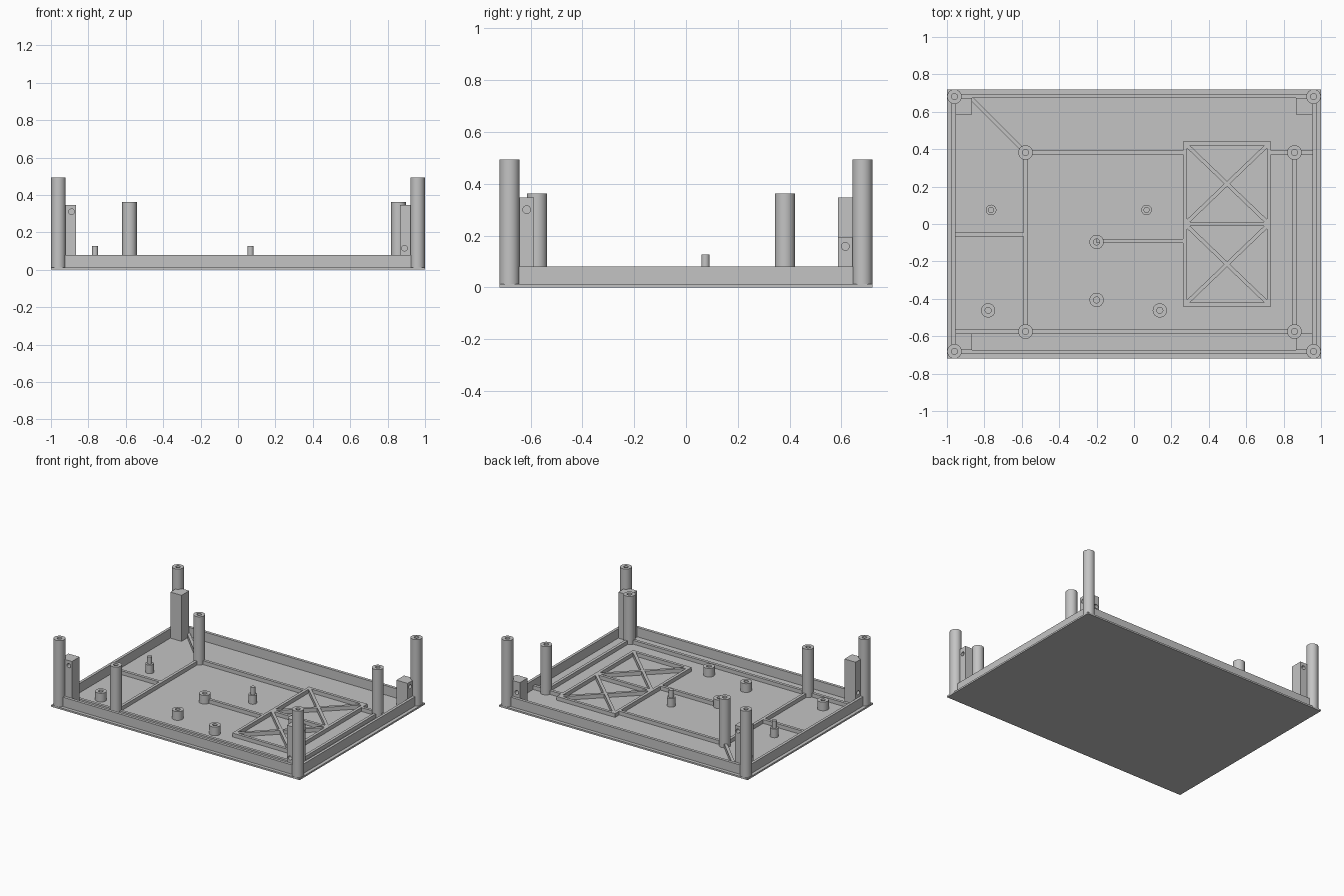
import bpy, bmesh, math
from mathutils import Vector, Matrix

cube = bpy.data.objects.get("Cube")
if cube:
    bpy.data.objects.remove(cube, do_unlink=True)

grey = bpy.data.materials.new("plain grey plastic")
grey.use_nodes = True
COLOUR = (0.55, 0.55, 0.55, 1)
grey.diffuse_color = COLOUR
grey.node_tree.nodes["Principled BSDF"].inputs["Base Color"].default_value = COLOUR

FLOOR = 0.012
RIB_TOP = 0.04
WALL_TOP = 0.08


def finish(bm, name, smooth=False):
    bmesh.ops.recalc_face_normals(bm, faces=bm.faces)
    mesh = bpy.data.meshes.new(name)
    bm.to_mesh(mesh)
    bm.free()
    mesh.materials.append(grey)
    obj = bpy.data.objects.new(name, mesh)
    bpy.context.collection.objects.link(obj)
    bpy.ops.object.select_all(action='DESELECT')
    bpy.context.view_layer.objects.active = obj
    obj.select_set(True)
    if smooth:
        bpy.ops.object.shade_smooth_by_angle(angle=math.radians(35))
    return obj


def add_box(bm, x0, x1, y0, y1, z0, z1):
    size = Matrix.Diagonal((x1 - x0, y1 - y0, z1 - z0, 1))
    centre = Matrix.Translation(((x0 + x1) / 2, (y0 + y1) / 2, (z0 + z1) / 2))
    bmesh.ops.create_cube(bm, size=1, matrix=centre @ size)


def box(name, *bounds):
    bm = bmesh.new()
    add_box(bm, *bounds)
    return finish(bm, name)


def lathe(name, x, y, profile):
    bm = bmesh.new()
    verts = [bm.verts.new((x + r, y, z)) for r, z in profile]
    edges = [bm.edges.new(pair) for pair in zip(verts, verts[1:])]
    bmesh.ops.spin(bm, geom=verts + edges, cent=(x, y, 0), axis=(0, 0, 1),
                   angle=math.tau, steps=32, use_merge=True)
    bmesh.ops.remove_doubles(bm, verts=bm.verts, dist=1e-5)
    return finish(bm, name, smooth=True)


def bored_post(name, x, y, top, radius=0.039, bore=0.016, depth=0.05):
    lathe(name, x, y, [(0, FLOOR), (radius, FLOOR), (radius, top), (bore, top),
                       (bore, top - depth), (0, top - depth)])


def add_rib(bm, start, end, width=0.021, top=RIB_TOP):
    a, b = Vector(start), Vector(end)
    d = b - a
    place = (Matrix.Translation(((a + b) / 2).to_3d() + Vector((0, 0, (FLOOR + top) / 2)))
             @ Matrix.Rotation(math.atan2(d.y, d.x), 4, 'Z')
             @ Matrix.Diagonal((d.length, width, top - FLOOR, 1)))
    bmesh.ops.create_cube(bm, size=1, matrix=place)


def rib(name, start, end):
    bm = bmesh.new()
    add_rib(bm, start, end)
    finish(bm, name)


# Base plate
box("base_plate", -1, 1, -0.72, 0.72, 0, FLOOR)

# Perimeter wall, set in from the plate edge
OX, OY, IX, IY = 0.975, 0.695, 0.955, 0.674
bm = bmesh.new()
rings = []
for hx, hy, z in ((OX, OY, FLOOR), (OX, OY, WALL_TOP), (IX, IY, WALL_TOP), (IX, IY, FLOOR)):
    rings.append([bm.verts.new((sx * hx, sy * hy, z))
                  for sx, sy in ((1, 1), (-1, 1), (-1, -1), (1, -1))])
for k in range(4):
    lower, upper = rings[k], rings[(k + 1) % 4]
    for i in range(4):
        j = (i + 1) % 4
        bm.faces.new((lower[i], lower[j], upper[j], upper[i]))
finish(bm, "perimeter_wall")

# Tall corner columns
for sx, side in ((1, "left"), (-1, "right")):
    for sy, end in ((1, "back"), (-1, "front")):
        bored_post(f"corner_column_{end}_{side}", sx * 0.96, sy * 0.681, 0.494)

# Inner posts
PX, QX, PY, QY = -0.58, 0.858, 0.382, -0.575
for x, side in ((QX, "left"), (PX, "right")):
    for y, end in ((PY, "back"), (QY, "front")):
        bored_post(f"inner_post_{end}_{side}", x, y, 0.363)

# Short standoffs
for i, (x, y) in enumerate([(-0.2, -0.096), (-0.2, -0.406), (-0.78, -0.462), (0.138, -0.462)]):
    bored_post(f"standoff_{i + 1}", x, y, 0.075, radius=0.038)

# Stepped locating pins
for x, side in ((0.067, "left"), (-0.764, "right")):
    lathe(f"locating_pin_{side}", x, 0.075,
          [(0, FLOOR), (0.028, FLOOR), (0.028, 0.075), (0.016, 0.075), (0.016, 0.127), (0, 0.127)])

# Corner mounting blocks, each with two blind screw holes on its outer faces
blocks = [("front_right", -1, -1, 0.347, 0.31, 0.115),
          ("front_left", 1, -1, 0.347, 0.115, 0.3),
          ("back_left", 1, 1, 0.193, 0.115, 0.158),
          ("back_right", -1, 1, 0.347, 0.31, 0.115)]
for label, sx, sy, top, z_end, z_side in blocks:
    xs = sorted((sx * 0.865, sx * IX))
    ys = sorted((sy * 0.586, sy * IY))
    block = box(f"mounting_block_{label}", *xs, *ys, FLOOR, top)
    bm = bmesh.new()
    for place, axis in ((Vector((sx * 0.89, sy * IY, z_end)), 'X'),
                        (Vector((sx * IX, sy * 0.615, z_side)), 'Y')):
        bmesh.ops.create_cone(bm, cap_ends=True, segments=24, radius1=0.015, radius2=0.015, depth=0.1,
                              matrix=Matrix.Translation(place) @ Matrix.Rotation(math.pi / 2, 4, axis))
    cutter = finish(bm, "screw_hole_cutter")
    cutter.hide_render = True
    mod = block.modifiers.new("screw_holes", 'BOOLEAN')
    mod.operation = 'DIFFERENCE'
    mod.solver = 'EXACT'
    mod.object = cutter
    bpy.context.view_layer.objects.active = block
    bpy.ops.object.modifier_apply(modifier=mod.name)
    bpy.data.objects.remove(cutter, do_unlink=True)

# Floor ribs joining posts, walls and lattice
GX0, GX1, GY = 0.273, 0.722, 0.43
rib("rib_back", (PX, PY), (GX0, PY))
rib("rib_back_left", (GX1, PY), (IX, PY))
rib("rib_right", (PX, PY), (PX, QY))
rib("rib_left", (QX, PY), (QX, QY))
rib("rib_front", (-IX, QY), (QX, QY))
rib("rib_side", (-IX, -0.055), (PX, -0.055))
rib("rib_centre", (-0.2, -0.092), (GX0, -0.092))
rib("rib_corner_diagonal", (-0.868, 0.67), (PX, PY))

# Cross-braced lattice of two bays
bm = bmesh.new()
for x in (GX0, GX1):
    add_rib(bm, (x, -GY - 0.0105), (x, GY + 0.0105))
for y in (-GY, 0, GY):
    add_rib(bm, (GX0, y), (GX1, y))
for y0, y1 in ((-GY, 0), (0, GY)):
    add_rib(bm, (GX0, y0), (GX1, y1))
    add_rib(bm, (GX0, y1), (GX1, y0))
finish(bm, "braced_lattice")
